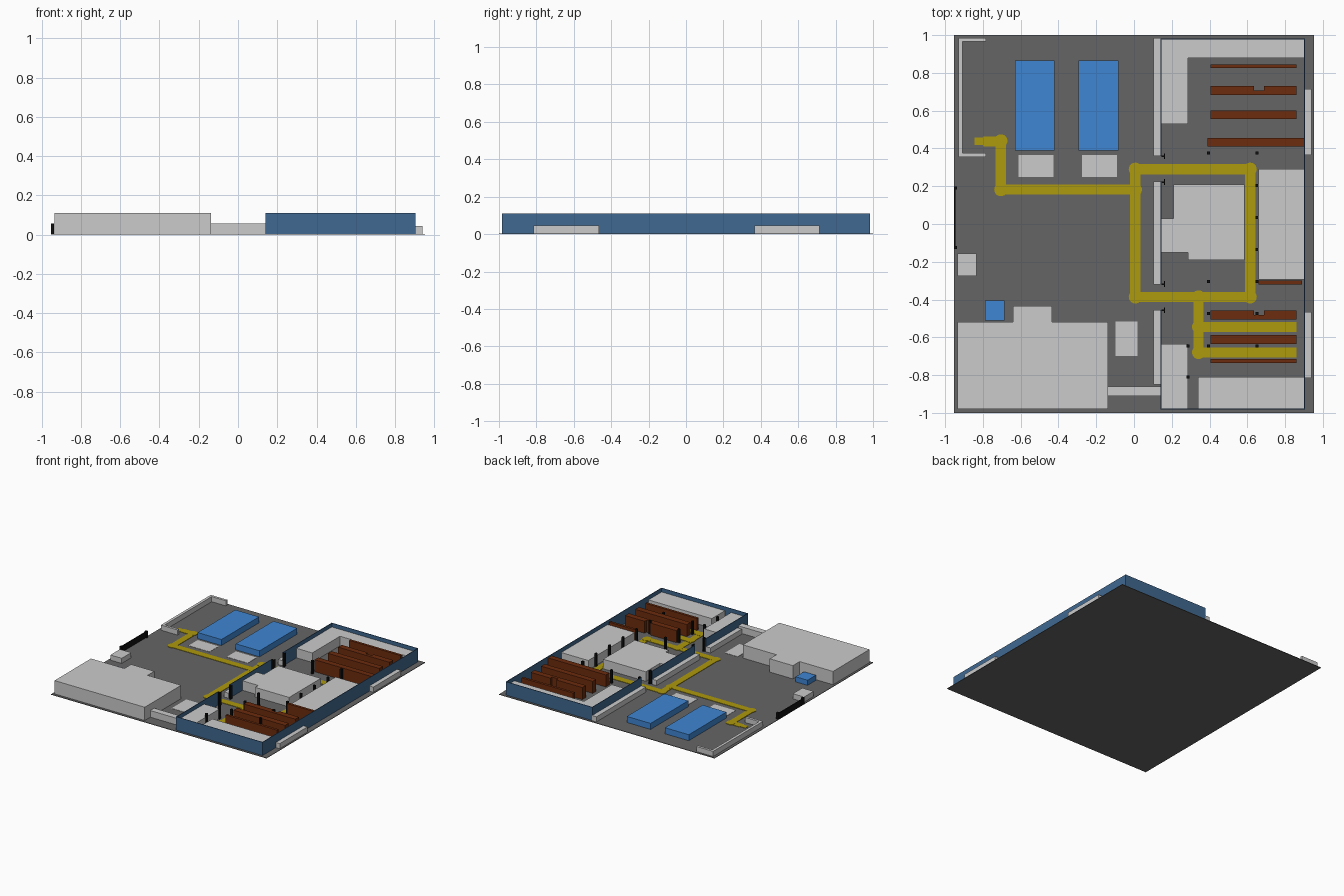
import bpy, bmesh, math

FLOOR = 0.004   # top of the ground slab
TALL = 0.11     # height of walls and tall blocks


def material(name, rgb):
    m = bpy.data.materials.new(name)
    m.diffuse_color = (*rgb, 1)
    return m


ASPHALT = material("asphalt", (0.13, 0.13, 0.13))
WALL = material("wall_blue", (0.05, 0.14, 0.28))
BLUE = material("bright_blue", (0.05, 0.24, 0.65))
BROWN = material("rack_brown", (0.15, 0.025, 0.004))
YELLOW = material("lane_yellow", (0.42, 0.32, 0.004))
BLACK = material("black", (0.005, 0.005, 0.005))


def prism(name, pts, z0, z1, mat=None):
    """Extrude a flat outline from z0 up to z1."""
    bm = bmesh.new()
    face = bm.faces.new([bm.verts.new((x, y, z0)) for x, y in pts])
    geo = bmesh.ops.extrude_face_region(bm, geom=[face])["geom"]
    bmesh.ops.translate(bm, vec=(0, 0, z1 - z0),
                        verts=[g for g in geo if isinstance(g, bmesh.types.BMVert)])
    bmesh.ops.recalc_face_normals(bm, faces=bm.faces)
    me = bpy.data.meshes.new(name)
    bm.to_mesh(me)
    bm.free()
    ob = bpy.data.objects.new(name, me)
    bpy.context.collection.objects.link(ob)
    if mat:
        me.materials.append(mat)
    return ob


def box(name, x0, x1, y0, y1, h, mat=None, z0=FLOOR):
    return prism(name, [(x0, y0), (x1, y0), (x1, y1), (x0, y1)], z0, h, mat)


# Ground slab
box("ground", -0.952, 0.952, -1, 1, FLOOR, ASPHALT, 0)

# Thin perimeter walls of the hall, with two door gaps on the yard side
t = 0.005
box("hall_wall_east", 0.90, 0.90 + t, -0.982, 0.982, TALL, WALL)
for s, n in ((-1, "south"), (1, "north")):
    y = s * 0.98
    box("hall_wall_" + n, 0.14, 0.90, y - t / 2, y + t / 2, TALL, WALL)
for i, (a, b) in enumerate(((-0.98, -0.455), (-0.315, 0.225), (0.36, 0.98))):
    box(f"hall_wall_west_{i}", 0.14, 0.14 + t, a, b, TALL, WALL)

# Low kerb strips outside the yard side and dock platforms on the east side
for i, (a, b) in enumerate(((-0.85, -0.455), (-0.32, 0.225), (0.36, 0.985))):
    box(f"kerb_{i}", 0.102, 0.14, a, b, 0.045)
for i, (a, b) in enumerate(((-0.815, -0.465), (0.365, 0.715))):
    box(f"dock_{i}", 0.905, 0.94, a, b, 0.045)

# Rooms inside the hall
ROOM = 0.08
prism("north_rooms", [(0.146, 0.53), (0.285, 0.53), (0.285, 0.88), (0.899, 0.88),
                      (0.899, 0.976), (0.146, 0.976)], FLOOR, ROOM)
prism("centre_room", [(0.146, 0.03), (0.146, -0.15), (0.285, -0.15), (0.285, -0.19),
                      (0.585, -0.19), (0.585, 0.21), (0.208, 0.21), (0.208, 0.03)],
      FLOOR, ROOM)
box("east_room", 0.66, 0.899, -0.295, 0.29, ROOM)
box("south_west_room", 0.146, 0.285, -0.976, -0.635, ROOM)
box("south_east_room", 0.34, 0.899, -0.976, -0.81, ROOM)

# Storage racks; two have a notch cut in the back edge
for i, (x0, x1, y0, y1) in enumerate((
        (0.405, 0.86, 0.825, 0.845), (0.405, 0.86, 0.555, 0.60),
        (0.39, 0.90, 0.41, 0.455), (0.66, 0.89, -0.32, -0.30),
        (0.405, 0.86, -0.635, -0.588), (0.405, 0.86, -0.735, -0.715))):
    box(f"rack_{i}", x0, x1, y0, y1, 0.1, BROWN)
for i, y in enumerate((0.684, -0.505)):
    prism(f"notched_rack_{i}",
          [(0.405, y), (0.86, y), (0.86, y + 0.046), (0.688, y + 0.046),
           (0.688, y + 0.023), (0.635, y + 0.023), (0.635, y + 0.046), (0.405, y + 0.046)],
          FLOOR, 0.1, BROWN)

# Columns and door jambs
columns = [(0.65, y) for y in (0.375, 0.205, 0.035, -0.135, -0.305, -0.475, -0.645)]
columns += [(0.395, y) for y in (0.375, -0.305, -0.475, -0.645)]
columns += [(0.287, -0.645), (0.287, -0.81)]
for i, (x, y) in enumerate(columns):
    box(f"column_{i}", x - 0.008, x + 0.008, y - 0.008, y + 0.008, TALL, BLACK)
for i, y in enumerate((0.358, 0.222, -0.318, -0.457)):
    box(f"door_jamb_{i}", 0.145, 0.164, y - 0.004, y + 0.004, TALL, BLACK)
    box(f"door_leaf_{i}", 0.160, 0.165, y - 0.015, y + 0.015, TALL, BLACK)

# Office block and link passage in the yard
prism("office_block", [(-0.935, -0.98), (-0.138, -0.98), (-0.138, -0.52), (-0.435, -0.52),
                       (-0.435, -0.435), (-0.64, -0.435), (-0.64, -0.52), (-0.935, -0.52)],
      FLOOR, TALL)
box("link_passage", -0.138, 0.14, -0.91, -0.86, 0.057)

# Gate, gatehouse and small blue tank
box("gate", -0.952, -0.944, -0.125, 0.19, 0.05, BLACK)
for i, y in enumerate((-0.125, 0.19)):
    box(f"gate_post_{i}", -0.952, -0.936, y - 0.008, y + 0.008, 0.057, BLACK)
box("gatehouse", -0.935, -0.835, -0.275, -0.155, 0.045)
box("blue_tank", -0.79, -0.685, -0.51, -0.405, 0.045, BLUE)

# C-shaped low wall in the yard corner
prism("yard_wall", [(-0.783, 0.355), (-0.783, 0.375), (-0.908, 0.375), (-0.908, 0.965),
                    (-0.783, 0.965), (-0.783, 0.985), (-0.93, 0.985), (-0.93, 0.355)],
      FLOOR, 0.045)

# Two blue storage blocks, each with a pad in front, and one pad by the office
for i, x in enumerate((-0.63, -0.293)):
    box(f"storage_block_{i}", x, x + 0.21, 0.39, 0.865, 0.052, BLUE)
    box(f"pad_{i}", x + 0.018, x + 0.203, 0.25, 0.365, FLOOR + 0.002)
box("office_pad", -0.097, 0.018, -0.70, -0.515, FLOOR + 0.002)

# Yellow traffic lanes: straight strips with round discs at the corners
LANE = FLOOR + 0.003
lanes = [((-0.705, 0.44), (-0.705, 0.182)), ((-0.705, 0.182), (0.007, 0.182)),
         ((0.007, 0.29), (0.007, -0.386)), ((0.615, 0.29), (0.615, -0.386)),
         ((0.007, 0.29), (0.615, 0.29)), ((0.007, -0.386), (0.615, -0.386)),
         ((0.342, -0.386), (0.342, -0.68)), ((0.342, -0.545), (0.86, -0.545)),
         ((0.342, -0.68), (0.86, -0.68)), ((-0.80, 0.437), (-0.705, 0.437))]
nodes = set()
for i, (a, b) in enumerate(lanes):
    nodes |= {a, b}
    w = 0.027
    wx, wy = (w, 0) if a[0] == b[0] else (0, w)
    box(f"lane_{i}", min(a[0], b[0]) - wx, max(a[0], b[0]) + wx,
        min(a[1], b[1]) - wy, max(a[1], b[1]) + wy, LANE + 0.0002 * (i % 3), YELLOW)
box("lane_end", -0.845, -0.80, 0.417, 0.457, LANE, YELLOW)
corners = [n for n in nodes if n[0] < 0.8 and n[0] > -0.75 and n[1] != 0.437]
for i, (x, y) in enumerate(sorted(corners)):
    prism(f"lane_corner_{i}", [(x + 0.035 * math.cos(k * math.tau / 24),
                                y + 0.035 * math.sin(k * math.tau / 24)) for k in range(24)],
          FLOOR, LANE + 0.001, YELLOW)
